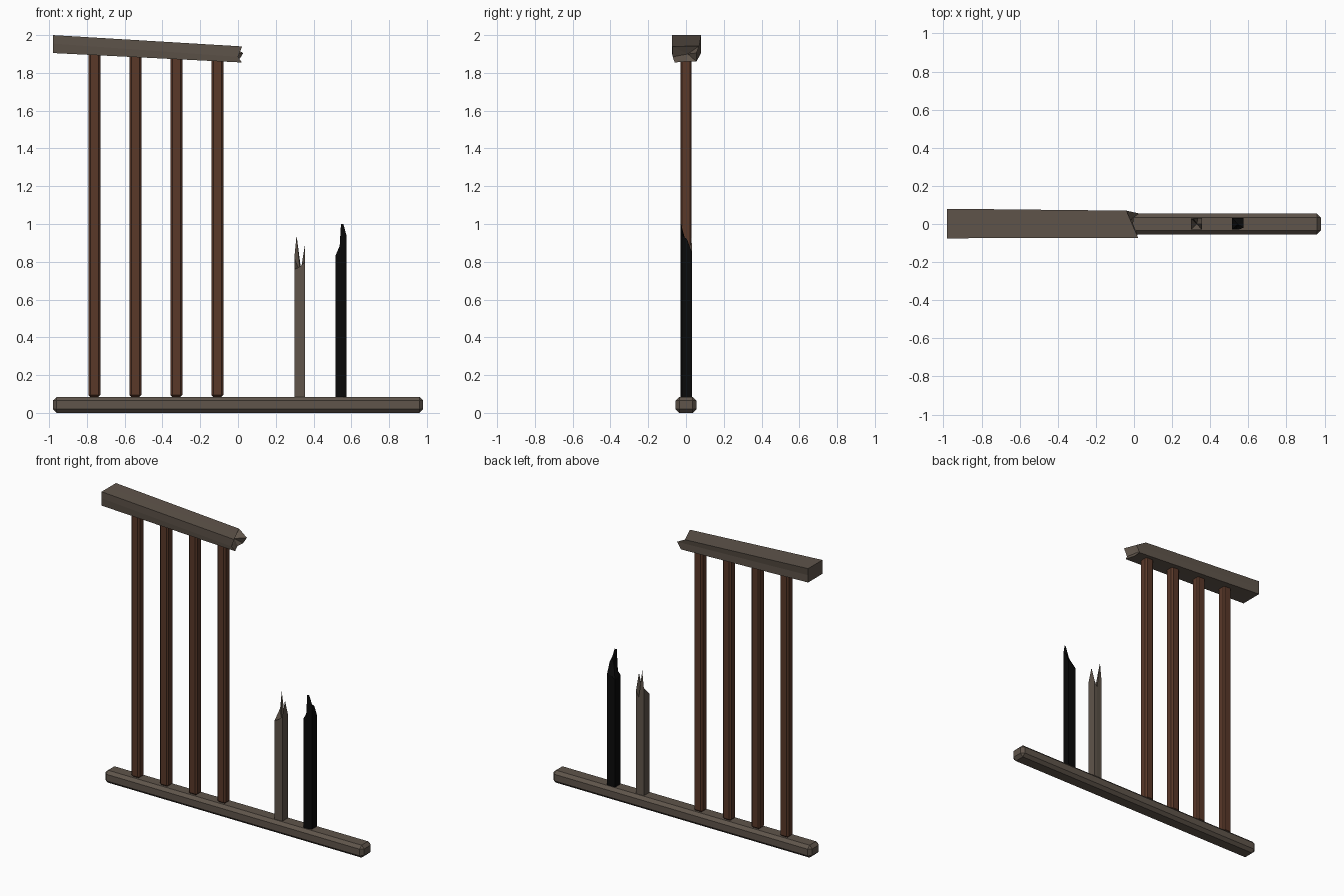
import bpy, bmesh

if "Cube" in bpy.data.objects:
    bpy.data.objects.remove(bpy.data.objects["Cube"], do_unlink=True)


def material(name, rgb):
    m = bpy.data.materials.new(name)
    m.use_nodes = True
    m.diffuse_color = (*rgb, 1)
    m.node_tree.nodes["Principled BSDF"].inputs["Base Color"].default_value = (*rgb, 1)
    return m


GREY = material("weathered_grey", (0.115, 0.09, 0.07))
BROWN = material("brown_wood", (0.1, 0.04, 0.022))
BLACK = material("charred_black", (0.003, 0.003, 0.003))


def finish(name, bm, mat):
    bmesh.ops.recalc_face_normals(bm, faces=bm.faces)
    mesh = bpy.data.meshes.new(name)
    bm.to_mesh(mesh)
    bm.free()
    mesh.materials.append(mat)
    ob = bpy.data.objects.new(name, mesh)
    bpy.context.collection.objects.link(ob)


def beam(name, lo, hi, chamfer, mat):
    """Box between two corners with one flat chamfer on every edge."""
    bm = bmesh.new()
    bmesh.ops.create_cube(bm, size=1)
    for v in bm.verts:
        v.co = [(a + b) / 2 + c * (b - a) for a, b, c in zip(lo, hi, v.co)]
    bmesh.ops.bevel(bm, geom=bm.edges[:], offset=chamfer, segments=1, affect='EDGES')
    finish(name, bm, mat)


def broken(name, whole, torn, core, mat):
    """Timber from a clean end to a torn end whose ring sinks to a core point."""
    bm = bmesh.new()
    a = [bm.verts.new(p) for p in whole]
    b = [bm.verts.new(p) for p in torn]
    c = bm.verts.new(core)
    bm.faces.new(a)
    for i in range(len(a)):
        j = (i + 1) % len(a)
        bm.faces.new((a[i], a[j], b[j], b[i]))
        bm.faces.new((b[i], b[j], c))
    finish(name, bm, mat)


# Bottom rail
beam("bottom_rail", (-0.98, -0.055, 0), (0.98, 0.055, 0.085), 0.02, GREY)

# Intact balusters, running up into the sloping rail
for i in range(4):
    x = -0.76 + i * 0.217
    beam(f"baluster_{i + 1}", (x - 0.032, -0.03, 0.085),
         (x + 0.032, 0.03, 1.93 - i * 0.013), 0.01, BROWN)

# Snapped top rail, sloping down towards the torn end
F, B, T, L = -0.075, 0.08, 2.0, 1.905
clean = [(F, L), (F, 1.955), (F, T), (0, T), (B, T), (B, 1.955), (B, L), (0, L)]
torn = [(0.02, -0.06, 1.855), (0.0, -0.07, 1.885), (0.022, -0.073, 1.94), (-0.01, 0, 1.942),
        (-0.04, 0.07, 1.943), (0.028, 0.055, 1.905), (0.0, 0.055, 1.86), (-0.005, 0, 1.86)]
broken("top_rail", [(-0.98, y, z) for y, z in clean], torn, (-0.035, 0.01, 1.9), GREY)


# Snapped balusters
def stump(name, torn, core, mat):
    broken(name, [(x, y, 0.08) for x, y, z in torn], torn, core, mat)


stump("pale_stump",
      [(0.298, -0.03, 0.76), (0.32, -0.03, 0.77), (0.335, -0.03, 0.78), (0.356, -0.03, 0.8),
       (0.356, 0, 0.9), (0.356, 0.032, 0.79), (0.335, 0.032, 0.75), (0.31, 0.03, 0.94),
       (0.298, 0.03, 0.82)],
      (0.33, 0, 0.74), GREY)
stump("charred_stump",
      [(0.515, -0.03, 0.83), (0.535, -0.03, 0.83), (0.545, -0.03, 1.0), (0.558, -0.026, 1.0),
       (0.574, -0.02, 0.94), (0.574, 0.005, 0.92), (0.574, 0.032, 0.85), (0.54, 0.032, 0.84),
       (0.515, 0.032, 0.82), (0.515, 0, 0.83)],
      (0.545, 0, 0.9), BLACK)
